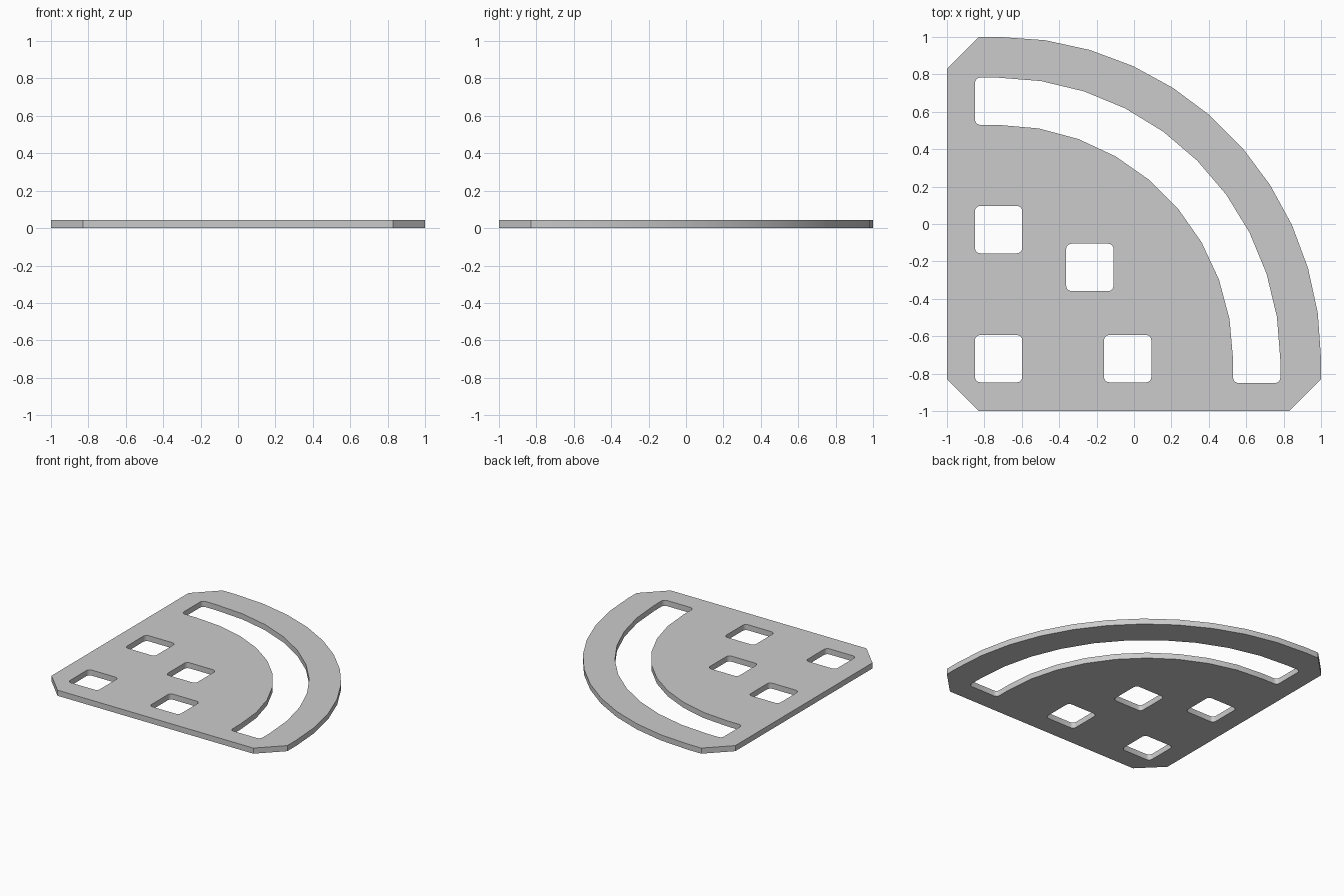
import bpy, bmesh
from math import sin, cos, pi, radians

if "Cube" in bpy.data.objects:
    bpy.data.objects.remove(bpy.data.objects["Cube"])

THICK = 0.043


def arc(c, r, n):
    """Quarter arc about (c, c), running clockwise from +y to +x."""
    return [(c + r * sin(pi / 2 * k / n), c + r * cos(pi / 2 * k / n)) for k in range(n + 1)]


def corner(x, y, sx, sy, r=0.028, n=4):
    """Rounded corner at (x, y); sx, sy point outwards. Runs from the x side to the y side."""
    return [(x - sx * r * (1 - cos(pi / 2 * k / n)), y - sy * r * (1 - sin(pi / 2 * k / n)))
            for k in range(n + 1)]


def square_hole(cx, cy, h=0.1265):
    pts = []
    for sx, sy in ((1, 1), (-1, 1), (-1, -1), (1, -1)):
        c = corner(cx + sx * h, cy + sy * h, sx, sy)
        pts += c if sx * sy > 0 else c[::-1]
    return pts


# outer outline: quarter disc with clipped corners
outline = ([(-1, -0.83), (-1, 0.83), (-0.83, 1)] + arc(-0.72, 1.72, 11)
           + [(1, -0.83), (0.83, -1), (-0.83, -1)])

# curved slot with rounded ends
start = corner(-0.85, 0.53, -1, -1)[::-1] + corner(-0.85, 0.783, -1, 1)
finish = [(y, x) for x, y in start][::-1]
slot = start + arc(-0.735, 1.518, 10) + finish + arc(-0.727, 1.257, 9)[::-1]

holes = [square_hole(*p) for p in
         ((-0.724, -0.03), (-0.724, -0.72), (-0.236, -0.232), (-0.034, -0.72))]


# rounded corners are drawn inwards from the tangent points
def fix(loop):
    out = []
    for p in loop:
        if not out or (abs(p[0] - out[-1][0]) + abs(p[1] - out[-1][1])) > 1e-5:
            out.append(p)
    return out


# plate: fill the outline with its openings, then extrude upwards
bm = bmesh.new()
for loop in [outline, slot] + holes:
    vs = [bm.verts.new((x, y, 0)) for x, y in fix(loop)]
    for a, b in zip(vs, vs[1:] + vs[:1]):
        bm.edges.new((a, b))
bmesh.ops.triangle_fill(bm, edges=bm.edges[:], use_beauty=True, normal=(0, 0, 1))
res = bmesh.ops.extrude_face_region(bm, geom=bm.faces[:], use_keep_orig=True)
top = [g for g in res["geom"] if isinstance(g, bmesh.types.BMVert)]
bmesh.ops.translate(bm, verts=top, vec=(0, 0, THICK))
bmesh.ops.recalc_face_normals(bm, faces=bm.faces[:])

mesh = bpy.data.meshes.new("quarter_round_plate")
bm.to_mesh(mesh)
bm.free()
plate = bpy.data.objects.new("quarter_round_plate", mesh)
bpy.context.collection.objects.link(plate)
bpy.context.view_layer.objects.active = plate
plate.select_set(True)
bpy.ops.object.shade_smooth_by_angle(angle=radians(30))
